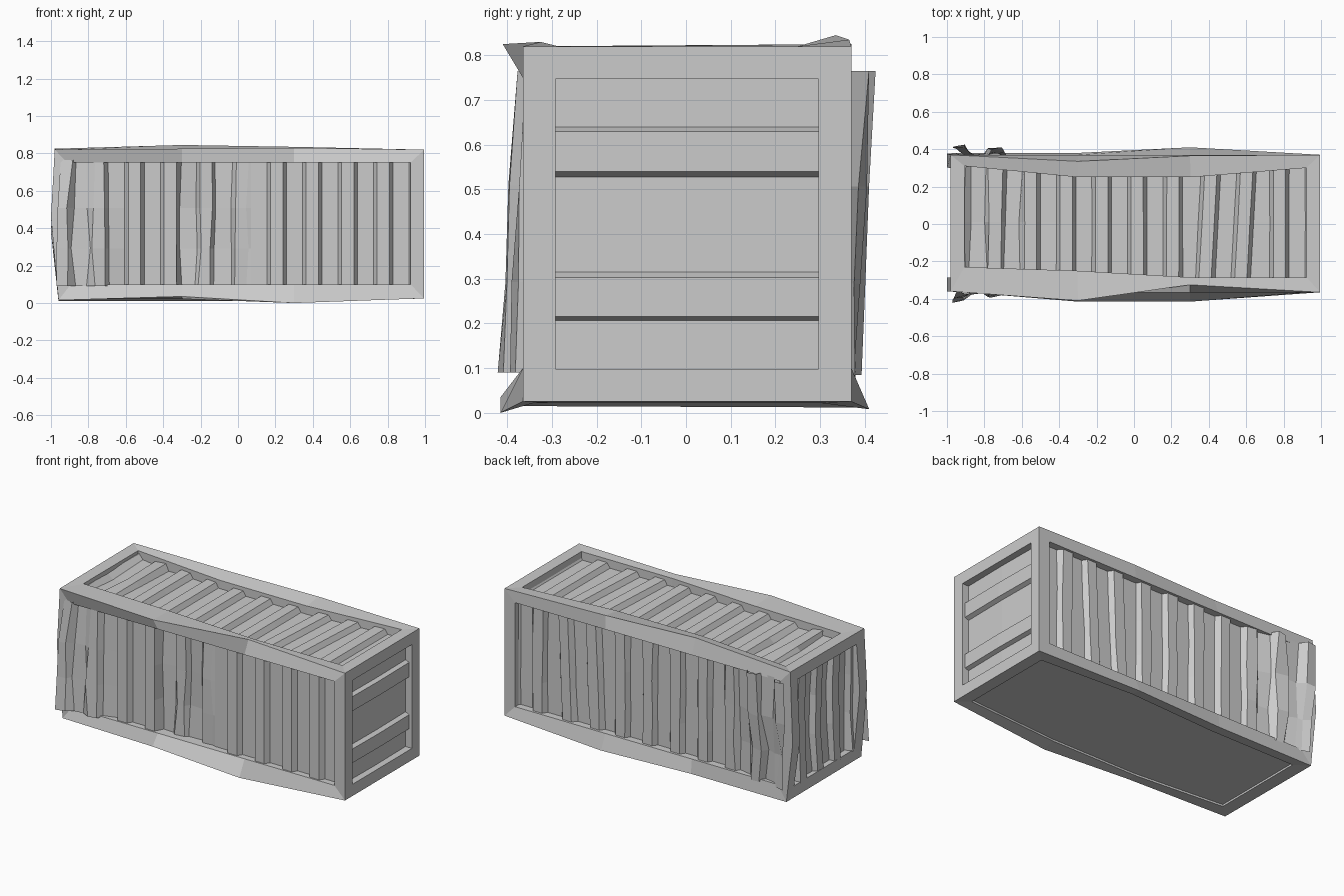
import bpy, bmesh, random
from mathutils import Vector

if "Cube" in bpy.data.objects:
    bpy.data.objects.remove(bpy.data.objects["Cube"])

random.seed(4)
XS = [-0.98, -0.3, 0.3, 0.995]
# bent corner edges of the box: (y, z) at each station
RAILS = {
    "ft": [(-0.36, 0.82), (-0.41, 0.825), (-0.325, 0.83), (-0.365, 0.82)],
    "fb": [(-0.36, 0.015), (-0.415, 0.035), (-0.415, 0.0), (-0.365, 0.025)],
    "bb": [(0.38, 0.012), (0.38, 0.012), (0.41, 0.008), (0.37, 0.025)],
    "bt": [(0.37, 0.825), (0.335, 0.845), (0.365, 0.835), (0.37, 0.82)],
}
ORDER = ["ft", "fb", "bb", "bt"]


def lerp(a, b, t):
    return a + (b - a) * t


def to_object(bm, name):
    bmesh.ops.recalc_face_normals(bm, faces=bm.faces)
    me = bpy.data.meshes.new(name)
    bm.to_mesh(me)
    bm.free()
    ob = bpy.data.objects.new(name, me)
    bpy.context.collection.objects.link(ob)
    return ob


# Frame: box with bent edges, every side inset to a straight opening and pushed in
def build_frame():
    bm = bmesh.new()
    rings = []
    for i, x in enumerate(XS):
        ring = []
        for k in ORDER:
            y, z = RAILS[k][i]
            xx = x + (0.02 if i == 0 and k in ("fb", "bb") else 0)
            ring.append(bm.verts.new((xx, y, z)))
        rings.append(ring)
    sides = []
    for j in range(4):
        n = (j + 1) % 4
        sides.append([bm.faces.new((rings[i][j], rings[i][n], rings[i + 1][n], rings[i + 1][j]))
                      for i in range(3)])
    left = bm.faces.new(rings[0])
    right = bm.faces.new(rings[3][::-1])
    bmesh.ops.recalc_face_normals(bm, faces=bm.faces)
    # bulged corner posts on the damaged end
    for a, b in ((0, 1), (2, 3)):
        e = bm.edges.get((rings[0][a], rings[0][b]))
        _, v = bmesh.utils.edge_split(e, rings[0][a], 0.45)
        v.co.x = -1.0
    jobs = [(sides[0], (0, 0.08, 0)), (sides[1], (0, 0, 0.012)), (sides[2], (0, -0.08, 0)),
            (sides[3], (0, 0, -0.08)), ([left], (0.07, 0, 0)), ([right], (-0.06, 0, 0))]
    for n, (faces, push) in enumerate(jobs):
        bmesh.ops.inset_region(bm, faces=faces, thickness=0.073, use_even_offset=True)
        vs = {v for f in faces for v in f.verts}
        for v in vs:
            if n in (0, 2):
                v.co.y = -0.365 if n == 0 else 0.37
                if v.co.z > 0.6:
                    v.co.z = 0.75
                elif v.co.z < 0.25:
                    v.co.z = 0.1
            elif n == 1:
                v.co.z = 0.022
        if n == 3:
            # the roof opening is pinched
            for s, ys in ((-1, (-0.23, -0.25, -0.285, -0.285)), (1, (0.31, 0.25, 0.25, 0.30))):
                row = sorted((v for v in vs if v.co.y * s > 0), key=lambda v: v.co.x)
                for v, y in zip(row, ys):
                    v.co.y, v.co.z = y, 0.82
        r = bmesh.ops.extrude_face_region(bm, geom=faces)
        moved = [g for g in r["geom"] if isinstance(g, bmesh.types.BMVert)]
        bmesh.ops.translate(bm, verts=moved, vec=push)
        old = [f for f in faces if f.is_valid]
        if old:
            bmesh.ops.delete(bm, geom=old, context="FACES_ONLY")
        if n != 1:
            inner = [g for g in r["geom"] if isinstance(g, bmesh.types.BMFace)]
            bmesh.ops.delete(bm, geom=inner, context="FACES_ONLY")
    to_object(bm, "container_frame")


# Corrugated sheet: profile of (position, depth) swept over rows by a placing function
def sheet(name, profile, rows, place):
    bm = bmesh.new()
    grid = [[bm.verts.new(place(u, d, v)) for v in rows] for u, d in profile]
    for a, b in zip(grid, grid[1:]):
        for k in range(len(rows) - 1):
            bm.faces.new((a[k], b[k], b[k + 1], a[k + 1]))
    return to_object(bm, name)


def corrugation(first, start, stop, period, depth, slope=0.02):
    pts, u = [], first
    half = period * 0.55
    while u < stop:
        pts += [(u, 0), (u + half - slope, 0), (u + half, depth), (u + period - slope, depth)]
        u += period
    kept = [p for p in pts if start < p[0] < stop]
    return [(start, kept[0][1])] + kept + [(stop, kept[-1][1])]


def jit(a):
    return random.uniform(-a, a)


def front_place(u, d, v):
    x, y = u, -0.325 - d
    if -0.315 < u < 0.06:
        y += 0.03 + jit(0.01)
        x += jit(0.01)
    w = min(max((-0.62 - u) / 0.2, 0), 1)
    y += w * (-0.045 * (1 - v) - 0.015 + jit(0.012))
    x += w * jit(0.02)
    return Vector((max(x, -0.97), y, lerp(0.09, 0.765, v)))


def back_place(u, d, v):
    w = min(max((-0.55 - u) / 0.2, 0), 1)
    y = 0.325 + d + w * (0.02 + 0.035 * v + jit(0.018))
    lean = 0.03 * (v - 0.5) if 0.3 < u < 0.7 else 0
    x = u + lean + jit(0.005) + w * jit(0.02)
    return Vector((max(x, -0.97), y, lerp(0.085, 0.765, v)))


def roof_place(u, d, v):
    lean = 0.035 * (v - 0.5) if 0.3 < u < 0.7 else 0
    w = 1 if u < -0.6 else 0.1
    return Vector((u + lean + w * jit(0.015), lerp(-0.31, 0.33, v), 0.768 + d + w * jit(0.008)))


def end_place(u, d, v):
    dent = 0.02 * (1 - abs(2 * v - 1))
    return Vector((-0.93 - d + dent + jit(0.008), u + jit(0.01), lerp(0.08, 0.765, v)))


def door_place(u, d, v):
    return Vector((0.95 + d + (0.004 if abs(v) < 0.01 else 0), v, u))


build_frame()
thirds = [0, 0.3, 0.62, 1]
sheet("front_panel", corrugation(-1.07, -0.96, 0.94, 0.19, 0.03), thirds, front_place)
sheet("back_panel", corrugation(-1.07, -0.96, 0.94, 0.19, 0.03), thirds, back_place)
sheet("roof_panel", corrugation(-1.07, -0.94, 0.94, 0.19, 0.03), [0, 0.5, 1], roof_place)
sheet("end_panel", corrugation(-0.42, -0.33, 0.33, 0.17, 0.03), [0, 0.35, 0.7, 1], end_place)

# Doors: two horizontal ribs pressed into the sheet
door = [(0.085, 0), (0.207, 0), (0.216, 0.025), (0.303, 0.025), (0.315, 0), (0.528, 0),
        (0.54, 0.025), (0.63, 0.025), (0.64, 0), (0.76, 0)]
sheet("doors", door, [-0.305, 0, 0.305], door_place)
